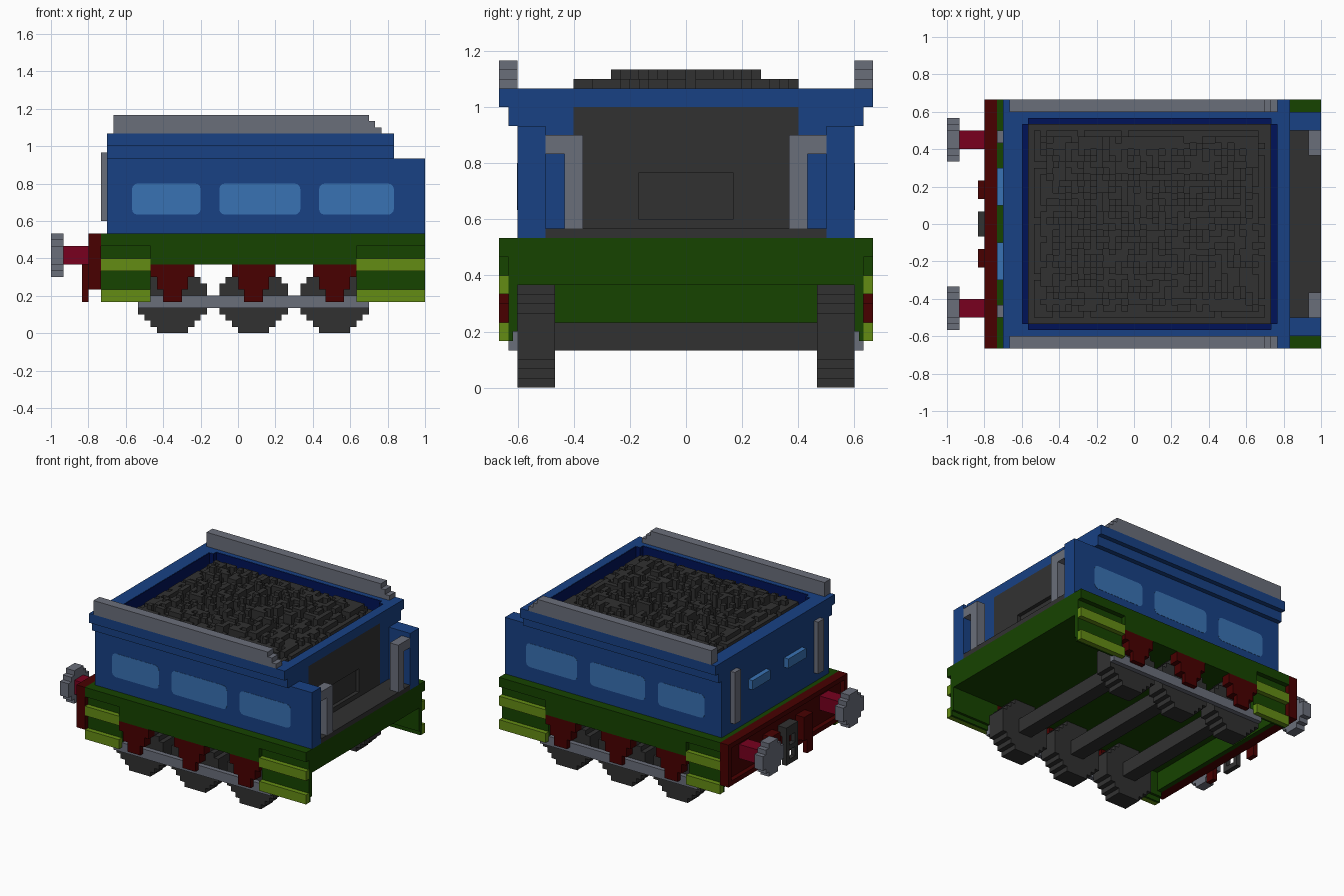
import bpy, bmesh, math, random
from mathutils import Matrix

if "Cube" in bpy.data.objects:
    bpy.data.objects.remove(bpy.data.objects["Cube"], do_unlink=True)

U = 1 / 30            # one block; the model is laid out on a 60 x 40 x 35 block grid
random.seed(4)


def material(name, rgb):
    lin = [((c / 255 + 0.055) / 1.055) ** 2.4 if c > 10 else c / 255 / 12.92 for c in rgb]
    m = bpy.data.materials.new(name)
    m.use_nodes = True
    m.diffuse_color = (*lin, 1)
    bsdf = m.node_tree.nodes["Principled BSDF"]
    bsdf.inputs["Base Color"].default_value = (*lin, 1)
    bsdf.inputs["Roughness"].default_value = 0.9
    return m


BLUE = material("body blue", (24, 65, 132))
NAVY = material("navy lining", (0, 18, 88))
SKY = material("window blue", (57, 114, 180))
GREEN = material("dark green", (22, 67, 0))
LIME = material("lime green", (100, 140, 20))
RED = material("dark red", (72, 0, 0))
CRIMSON = material("crimson", (120, 0, 30))
GREY = material("steel grey", (106, 110, 122))
DARK = material("coal black", (49, 49, 49))


def finish(name, mat, bm):
    bmesh.ops.recalc_face_normals(bm, faces=bm.faces)
    me = bpy.data.meshes.new(name)
    bm.to_mesh(me)
    bm.free()
    me.materials.append(mat)
    ob = bpy.data.objects.new(name, me)
    bpy.context.collection.objects.link(ob)


def part(name, mat, boxes):
    """One object from boxes (x0, x1, y0, y1, z0, z1) in block units."""
    bm = bmesh.new()
    for x0, x1, y0, y1, z0, z1 in boxes:
        pos = Matrix.Translation((((x0 + x1) / 2 - 30) * U, ((y0 + y1) / 2 - 20) * U, (z0 + z1) / 2 * U))
        size = Matrix.Diagonal(((x1 - x0) * U, (y1 - y0) * U, (z1 - z0) * U, 1))
        bmesh.ops.create_cube(bm, size=1, matrix=pos @ size)
    finish(name, mat, bm)


def both(boxes):
    """Boxes plus their copies on the other long side."""
    return boxes + [(a, b, 40 - d, 40 - c, e, f) for a, b, c, d, e, f in boxes]


def disc_rows(widths):
    """Runs of equal rows of a blocky disc as (half width, row start, row end)."""
    rows, start = [], 0
    for i in range(1, len(widths) + 1):
        if i == len(widths) or widths[i] != widths[start]:
            rows.append((widths[start] / 2, start, i))
            start = i
    return rows


# Body: lower box, side wings and stepped rim around the coal well
part("body_lower", BLUE, [(9, 54, 2, 38, 16, 28)] + both([(54, 55, 2, 8, 16, 28), (55, 60, 2, 5, 16, 28)]))
part("body_rim", BLUE,
     both([(9, 55, 1, 3, 28, 30), (9, 55, 0, 3, 30, 32), (54, 55, 3, 8, 28, 30),
           (12, 13, 3, 4, 29, 32), (52, 53, 3, 4, 29, 32)])
     + [(9, 12, 3, 37, 28, 32), (53, 54, 3, 37, 28, 32), (54, 55, 3, 37, 30, 32)])
part("well_lining", NAVY, [(12, 53, 3, 37, 28, 29), (12, 12.1, 4, 36, 29, 31.95), (52.9, 53, 4, 36, 29, 31.95)]
     + both([(13, 52, 3, 3.1, 29, 31.95), (12, 13.05, 4, 4.05, 29, 31.95), (51.95, 53, 4, 4.05, 29, 31.95),
             (13, 13.05, 3, 4, 29, 31.95), (51.95, 52, 3, 4, 29, 31.95)]))

# Coal heap: each layer sits further in, with random gaps
coal = [(13, 52, 4, 36, 29, 30)]
for x in range(13, 52):
    for y in range(4, 36):
        edge = min(x - 13, 51 - x, y - 4, 35 - y)
        top = 30
        for inset, chance in ((1, 0.88), (2, 0.8), (4, 0.65), (8, 0.5)):
            if edge < inset or random.random() > chance:
                break
            top += 1
        if top > 30:
            coal.append((x, x + 1, y, y + 1, 30, top))
part("coal", DARK, coal)

# Grey rails along the top, stepped down at one end
part("top_rails", GREY, both([(10, 53, 0, 2, 32, 33), (10, 52, 0, 2, 33, 34), (10, 51, 0, 2, 34, 35)]))

# Open end: dark bulkhead with a recessed hatch, footplate and posts
part("bulkhead", DARK, [(54, 55, 8, 32, 23, 30), (54, 55, 8, 32, 16, 18), (54, 54.2, 15, 25, 18, 23)]
     + both([(54, 55, 8, 15, 18, 23)]))
part("footplate", DARK, [(55, 60, 5, 35, 16, 17)])
part("end_posts", GREY, both([(58, 60, 7, 9, 17, 27), (58, 60, 5, 7, 25, 27)]))


def window(name, x0, x1, side):
    """Thin window plate with rounded corners on one long side."""
    z0, z1, r = 19, 24, 0.9
    corners = ((x1 - r, z1 - r), (x0 + r, z1 - r), (x0 + r, z0 + r), (x1 - r, z0 + r))
    bm = bmesh.new()
    ring = []
    for q, (cx, cz) in enumerate(corners):
        for step in range(4):
            a = math.radians(90 * q + 30 * step)
            x, z = cx + r * math.cos(a), cz + r * math.sin(a)
            ring.append(bm.verts.new(((x - 30) * U, side * 18 * U, z * U)))
    ext = bmesh.ops.extrude_face_region(bm, geom=[bm.faces.new(ring)])
    bmesh.ops.translate(bm, vec=(0, side * 0.0015, 0),
                        verts=[v for v in ext["geom"] if isinstance(v, bmesh.types.BMVert)])
    finish(name, SKY, bm)


for side, label in ((-1, "front"), (1, "back")):
    for i, (x0, x1) in enumerate(((13, 24), (27, 40), (43, 55))):
        window(f"{label}_window_{i + 1}", x0, x1, side)

# Closed end: grab rods and small light plates
part("end_rods", GREY, both([(8, 9, 5, 7, 18, 29)]))
part("end_plates", SKY, both([(8, 9, 11, 17, 23, 25)]))

# Green underframe, set back at the corners behind the lime steps
ENDS = ((8, 16), (49, 60))
part("frame", GREEN, [(8, 60, 0, 40, 14, 16), (8, 60, 1, 39, 11, 14), (8, 9, 2, 38, 7, 11)]
     + both([(16, 49, 0, 1, 11, 14)] + [(a, b, 1, 2, 6, 11) for a, b in ENDS]))
part("corner_steps", LIME, both([(a, b, 0, 1, z, z + 2) for a, b in ENDS for z in (5, 10)]))
part("step_backs", GREEN, both([(a, b, 1, 1.5, 5, 6) for a, b in ENDS]))

# Wheels, axles, hangers and side rods
WHEEL = disc_rows([5, 7, 9, 11, 11, 11, 11, 11, 9, 7, 5])
for i, cx in enumerate((19.5, 32.5, 45.5)):
    part(f"wheel_pair_{i + 1}", DARK, both([(cx - h, cx + h, 2, 6, a, b) for h, a, b in WHEEL]))
    part(f"axle_{i + 1}", DARK, [(cx - 1.5, cx + 1.5, 6, 34, 4, 7)])
    part(f"hangers_{i + 1}", RED, both([(cx - 3.5, cx + 3.5, 0, 2, 9, 11), (cx - 2.5, cx + 2.5, 0, 2, 7, 9),
                                        (cx - 1.5, cx + 1.5, 0, 1, 5, 7)]))
part("side_rods", GREY, both([(14, 51, 1, 2, 4, 6)]))

# Red buffer beam with raised border, buffers and couplings
part("buffer_beam", RED, [(7, 8, 0, 40, 7, 16), (6, 7, 0, 40, 15, 16), (6, 7, 0, 40, 7, 8)]
     + both([(6, 7, 0, 1, 8, 15)]))
part("buffer_stems", CRIMSON, both([(2, 7, 5, 8, 11, 14)]))
part("buffer_heads", GREY, both([(0, 2, 6.5 - h, 6.5 + h, 9 + a, 9 + b)
                                 for h, a, b in disc_rows([3, 5, 7, 7, 7, 5, 3])]))
part("coupling_brackets", RED, both([(5, 7, 13, 16, 8, 13), (5, 6, 13, 15, 5, 8)]))
part("coupling_hook", DARK, [(5, 7, 18, 22, 11, 13), (5, 6, 18, 22, 8, 9), (5, 6, 18, 22, 5, 6)]
     + both([(5, 6, 18, 19, 6, 11)]))
